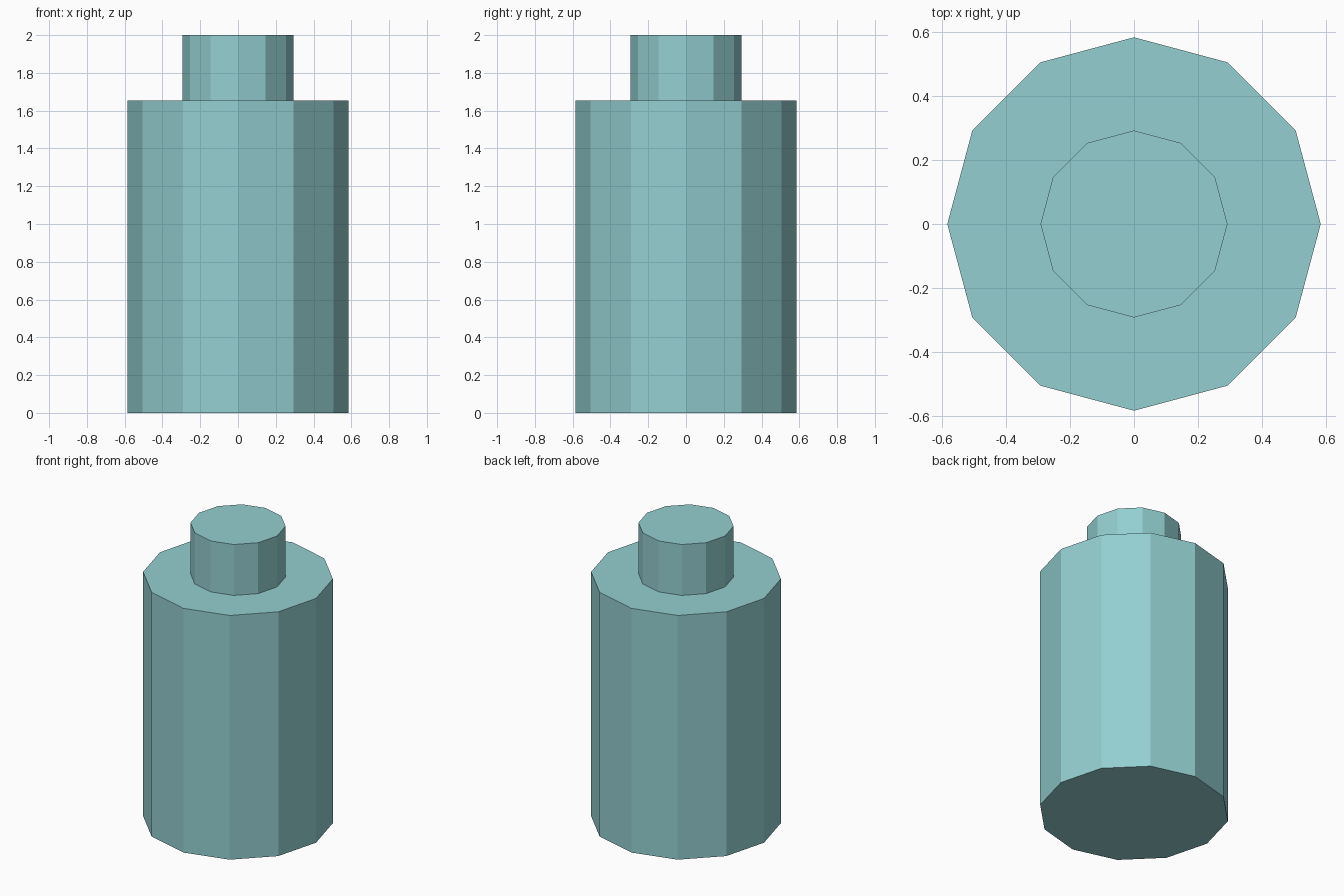
import bpy, bmesh, math

if "Cube" in bpy.data.objects:
    bpy.data.objects.remove(bpy.data.objects["Cube"])

SIDES = 12
# radius, height up the outline of the body, shoulder and neck
PROFILE = [(0.585, 0.0), (0.585, 1.655), (0.293, 1.655), (0.293, 2.0)]

teal = bpy.data.materials.new("pale_teal")
teal.diffuse_color = (0.296, 0.624, 0.638, 1.0)
teal.use_nodes = True
teal.node_tree.nodes["Principled BSDF"].inputs["Base Color"].default_value = teal.diffuse_color

# Turn the outline into twelve-sided rings
bm = bmesh.new()
rings = []
for r, z in PROFILE:
    rings.append([bm.verts.new((r * math.cos(2 * math.pi * i / SIDES),
                                r * math.sin(2 * math.pi * i / SIDES), z))
                  for i in range(SIDES)])

# Body wall, flat shoulder and neck wall
for a, b in zip(rings, rings[1:]):
    for i in range(SIDES):
        j = (i + 1) % SIDES
        bm.faces.new((a[i], a[j], b[j], b[i]))

# Bottom and top caps
bm.faces.new(rings[0][::-1])
bm.faces.new(rings[-1])

mesh = bpy.data.meshes.new("stepped_cylinder")
bm.to_mesh(mesh)
bm.free()
mesh.materials.append(teal)
obj = bpy.data.objects.new("stepped_cylinder", mesh)
bpy.context.collection.objects.link(obj)
